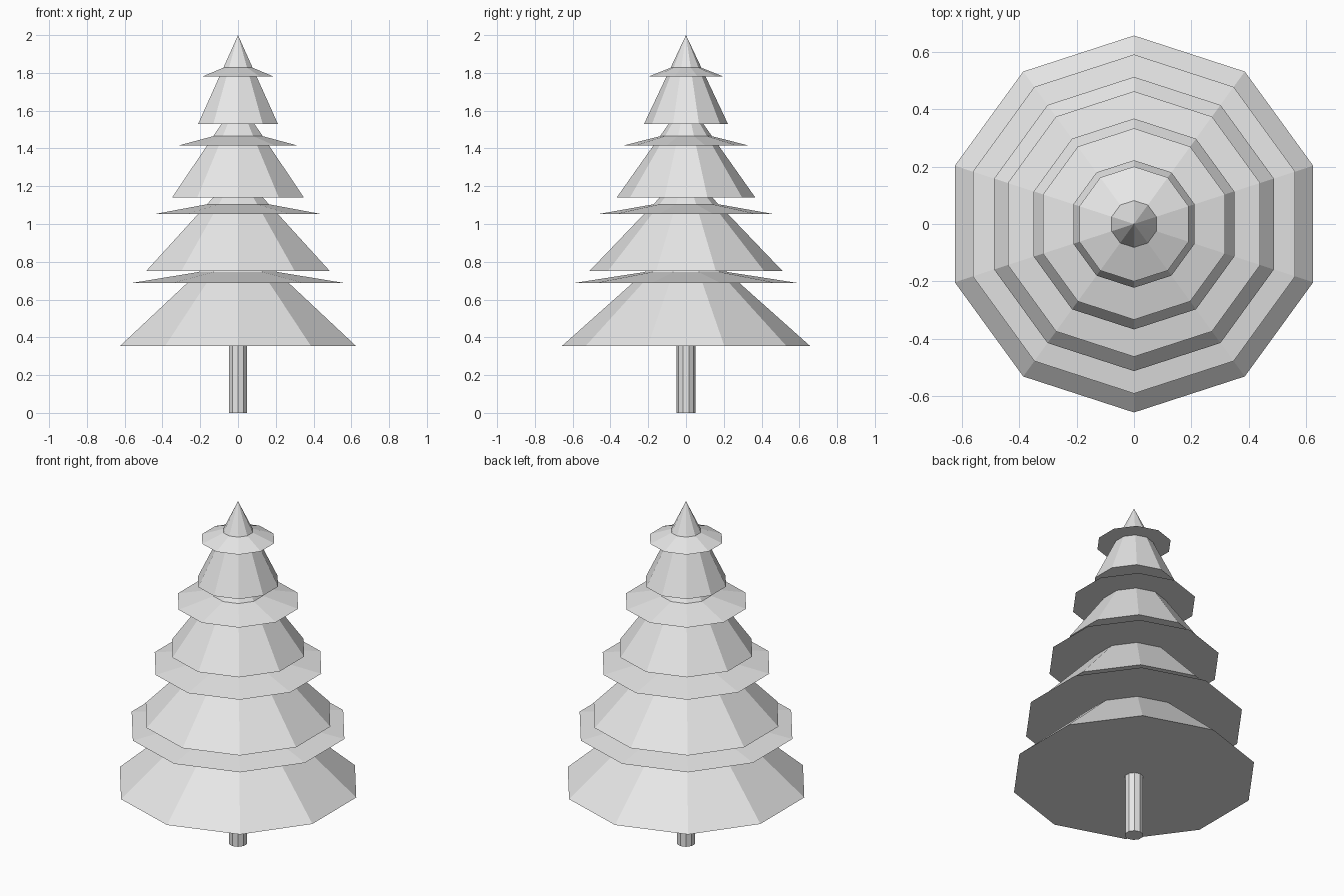
import bpy

cube = bpy.data.objects.get("Cube")
if cube:
    bpy.data.objects.remove(cube, do_unlink=True)

SIDES = 10

grey = bpy.data.materials.new("light_grey")
grey.use_nodes = True
colour = (0.8, 0.8, 0.8, 1)
grey.diffuse_color = colour
grey.node_tree.nodes["Principled BSDF"].inputs["Base Color"].default_value = colour


def cone(name, radius, bottom, top, top_radius=0.0):
    """Flat-shaded ten-sided cone or post with a closed base."""
    bpy.ops.mesh.primitive_cone_add(
        vertices=SIDES, radius1=radius, radius2=top_radius,
        depth=top - bottom, location=(0, 0, (bottom + top) / 2))
    part = bpy.context.object
    part.name = name
    part.data.materials.append(grey)


# Trunk
cone("trunk", 0.05, 0, 0.36, top_radius=0.05)

# Tall foliage cones, lowest first: radius, base height, tip height
tiers = [(0.656, 0.355, 0.94), (0.512, 0.75, 1.285),
         (0.367, 1.14, 1.66), (0.222, 1.53, 2.0)]
for i, (radius, bottom, top) in enumerate(tiers, 1):
    cone(f"foliage_tier_{i}", radius, bottom, top)

# Shallow branch skirts that cut through each tall cone
skirts = [(0.59, 0.688, 0.78), (0.462, 1.053, 1.135),
          (0.333, 1.415, 1.5), (0.2, 1.78, 1.86)]
for i, (radius, bottom, top) in enumerate(skirts, 1):
    cone(f"branch_skirt_{i}", radius, bottom, top)
